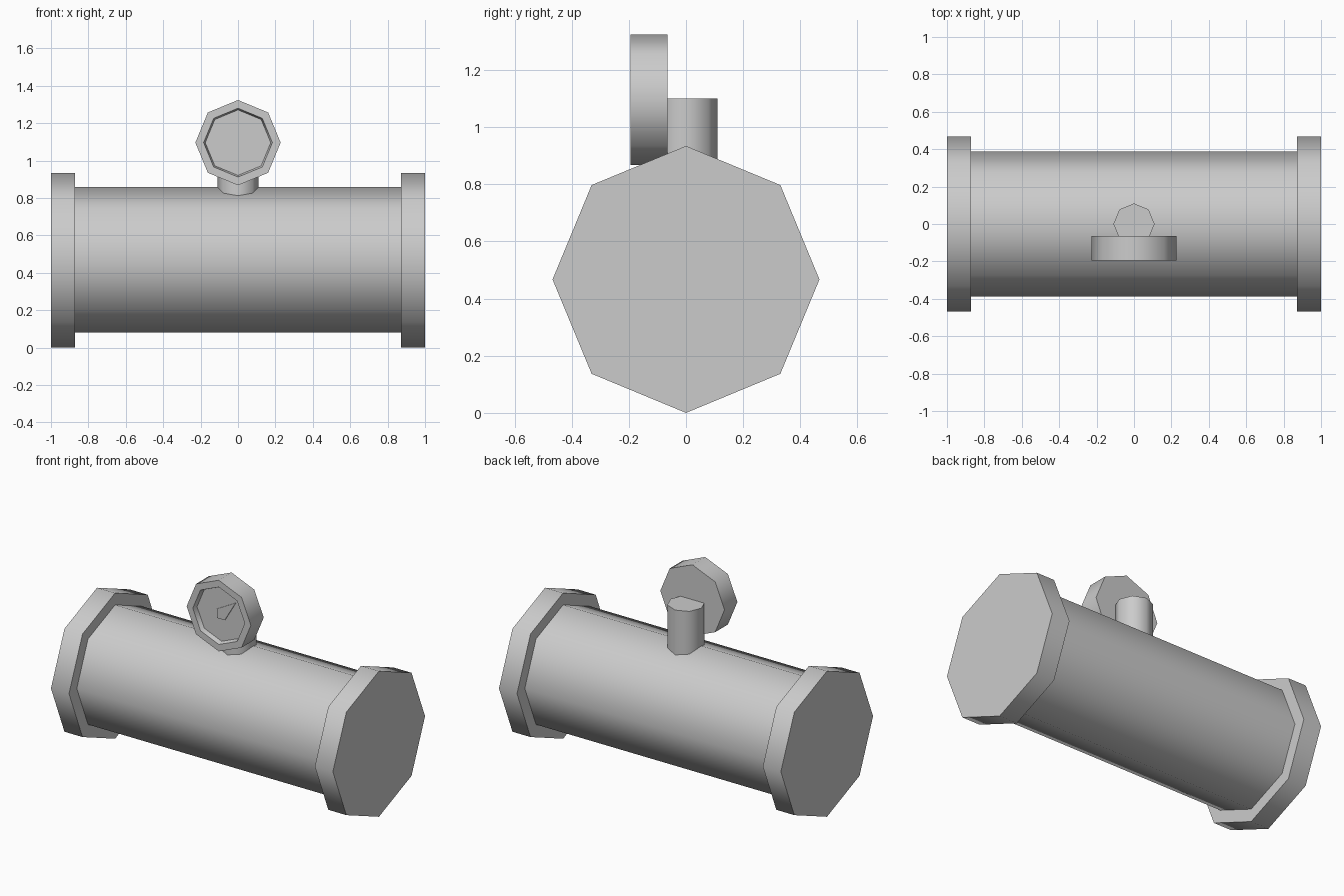
import bpy, bmesh
from math import sin, cos, pi, radians
from mathutils import Vector

if "Cube" in bpy.data.objects:
    bpy.data.objects.remove(bpy.data.objects["Cube"])

SIDES = 8


def finish(name, bm):
    bmesh.ops.recalc_face_normals(bm, faces=bm.faces)
    mesh = bpy.data.meshes.new(name)
    bm.to_mesh(mesh)
    bm.free()
    ob = bpy.data.objects.new(name, mesh)
    bpy.context.collection.objects.link(ob)
    bpy.ops.object.select_all(action='DESELECT')
    ob.select_set(True)
    bpy.context.view_layer.objects.active = ob
    bpy.ops.object.shade_smooth_by_angle(angle=radians(50))
    return ob


def lathe(name, origin, axis, up, profile):
    """Octagonal turned solid; profile is (distance along axis, radius), capped at both ends."""
    origin, axis, up = Vector(origin), Vector(axis), Vector(up)
    side = axis.cross(up)
    bm = bmesh.new()
    rings = []
    for d, r in profile:
        rings.append([bm.verts.new(origin + axis * d + r * (up * cos(2 * pi * i / SIDES)
                      + side * sin(2 * pi * i / SIDES))) for i in range(SIDES)])
    for a, b in zip(rings, rings[1:]):
        for i in range(SIDES):
            j = (i + 1) % SIDES
            bm.faces.new((a[i], a[j], b[j], b[i]))
    bm.faces.new(rings[0])
    bm.faces.new(rings[-1])
    return finish(name, bm)


X, Y, Z = (1, 0, 0), (0, 1, 0), (0, 0, 1)
AXIS_Z = 0.467

# Main pipe and its two end flanges
lathe("pipe", (0, 0, AXIS_Z + 0.003), X, Z, [(-0.9, 0.388), (0.9, 0.388)])
for name, s in (("left_flange", -1), ("right_flange", 1)):
    lathe(name, (s * 0.936, 0, AXIS_Z), X, Z, [(-0.064, 0.467), (0.064, 0.467)])

# Stem rising out of the pipe
lathe("gauge_stem", (0, 0, 0), Z, Y, [(0.7, 0.11), (1.1, 0.11)])

# Gauge housing with a raised rim around a recessed dial
lathe("gauge_housing", (0, 0, 1.096), Y, Z,
      [(-0.065, 0.228), (-0.195, 0.228), (-0.195, 0.184), (-0.165, 0.175)])

# Thin pointer on the dial
bm = bmesh.new()
outline = [(0.102, 1.195), (-0.03, 1.123), (-0.03, 1.066), (0.026, 1.066)]
face = bm.faces.new([bm.verts.new((x, -0.164, z)) for x, z in outline])
ext = bmesh.ops.extrude_face_region(bm, geom=[face])
bmesh.ops.translate(bm, vec=(0, -0.008, 0),
                    verts=[v for v in ext["geom"] if isinstance(v, bmesh.types.BMVert)])
finish("gauge_needle", bm)
